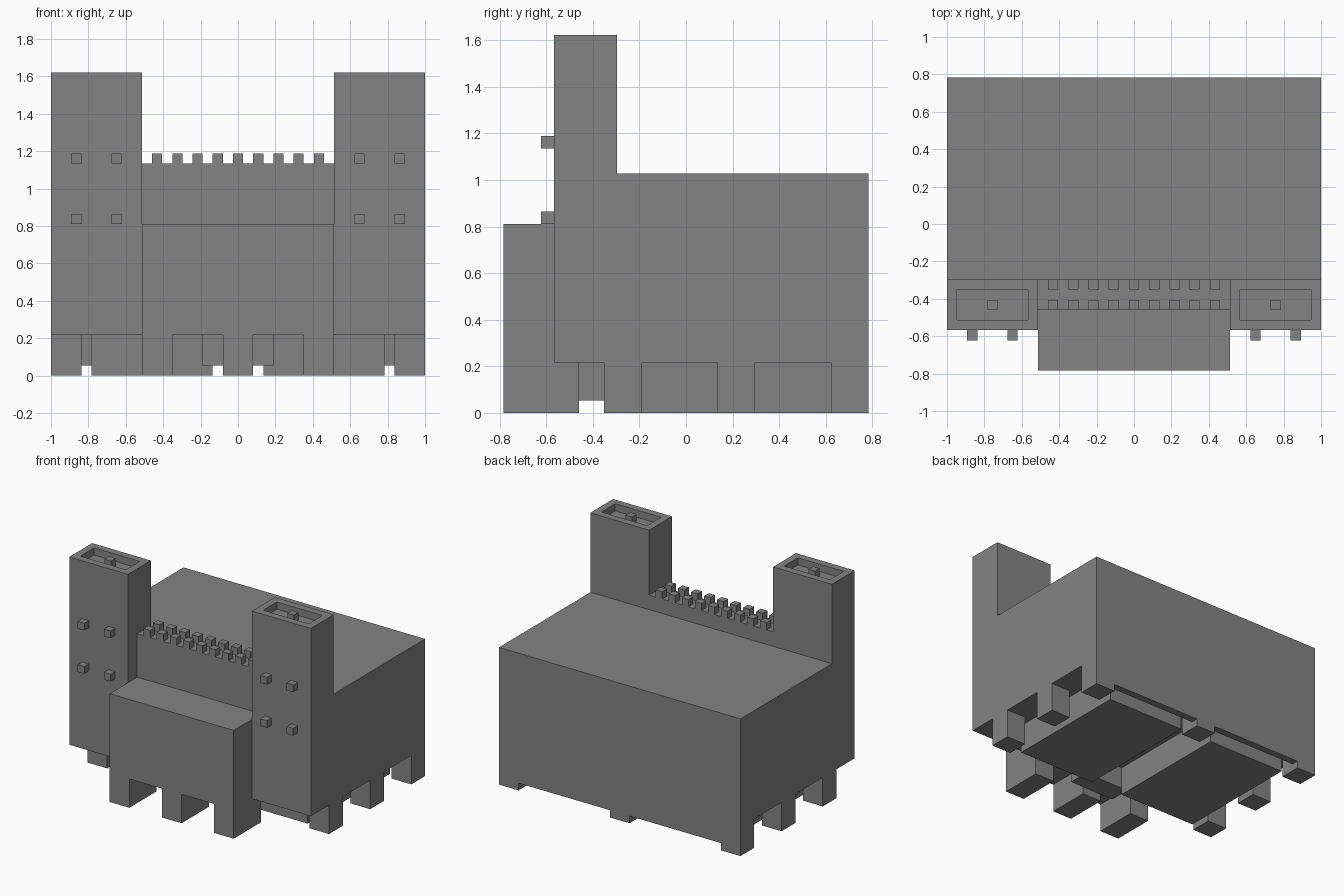
import bpy
import bmesh
from mathutils import Vector

cube = bpy.data.objects.get("Cube")
if cube:
    bpy.data.objects.remove(cube, do_unlink=True)

U = 2 / 37  # block grid unit

grey = bpy.data.materials.new("stone_grey")
grey.use_nodes = True
COLOUR = (0.23, 0.23, 0.23, 1)
grey.diffuse_color = COLOUR
grey.node_tree.nodes["Principled BSDF"].inputs["Base Color"].default_value = COLOUR


def add_box(bm, x, y, z):
    """Add a box given its (min, max) ranges in grid units."""
    verts = bmesh.ops.create_cube(bm, size=1)["verts"]
    for v in verts:
        v.co = Vector([(a + b) / 2 + c * (b - a)
                       for (a, b), c in zip((x, y, z), v.co)]) * U
    return verts


def finish(name, bm):
    bmesh.ops.recalc_face_normals(bm, faces=bm.faces)
    mesh = bpy.data.meshes.new(name)
    bm.to_mesh(mesh)
    bm.free()
    mesh.materials.append(grey)
    obj = bpy.data.objects.new(name, mesh)
    bpy.context.collection.objects.link(obj)


def boxes(name, *ranges):
    bm = bmesh.new()
    for r in ranges:
        add_box(bm, *r)
    finish(name, bm)


def span(centre, width):
    return (centre - width / 2, centre + width / 2)


def side_span(side, a, b):
    return tuple(sorted((side * a, side * b)))


# Main masses
boxes("main_hall", ((-18.5, 18.5), (-5.5, 14.5), (4, 19)))
boxes("gate_wall", ((-9.5, 9.5), (-8.5, -5.5), (4, 21)))
boxes("front_porch", ((-9.5, 9.5), (-14.5, -8.5), (4, 15)))

# Two rows of battlements on the gate wall
boxes("battlements", *[(span(x, 1), span(y, 1), (21, 22))
                       for x in range(-8, 9, 2) for y in (-8, -6)])

# Legs and underside
boxes("porch_legs", *[(span(x, 3), (-14.5, -8.5), (0, 4)) for x in (-8, 0, 8)])
boxes("back_centre_leg", (span(0, 3), (11.5, 14.5), (0, 4)))
boxes("front_link", ((-3.5, 3.5), (-8.5, -5.5), (1, 4)))
boxes("back_skirt", ((-15.5, 15.5), (13.5, 14.5), (1, 4)))

for side, label in ((1, "left"), (-1, "right")):
    boxes(label + "_side_legs", *[(side_span(side, 15.5, 18.5), span(y, 3), (0, 4))
                                  for y in (-5, 4, 13)])
    boxes(label + "_floor_slab", (side_span(side, 2.5, 14.5), (-5.5, 12.5), (0, 4)))

    # Tower with a sunken top
    bm = bmesh.new()
    add_box(bm, side_span(side, 9.5, 18.5), (-10.5, -5.5), (4, 30))
    bm.normal_update()
    top = max(bm.faces, key=lambda f: f.calc_center_median().z)
    bmesh.ops.inset_region(bm, faces=[top], thickness=U, use_even_offset=True)
    floor = bmesh.ops.extrude_discrete_faces(bm, faces=[top])["faces"][0]
    bmesh.ops.translate(bm, verts=floor.verts, vec=(0, 0, -U))
    finish(label + "_tower", bm)

    boxes(label + "_tower_pin", (span(side * 14, 1), span(-8, 1), (29, 30)))
    boxes(label + "_tower_pegs", *[(span(side * x, 1), (-11.5, -10.5), (z, z + 1))
                                   for x in (12, 16) for z in (15, 21)])
